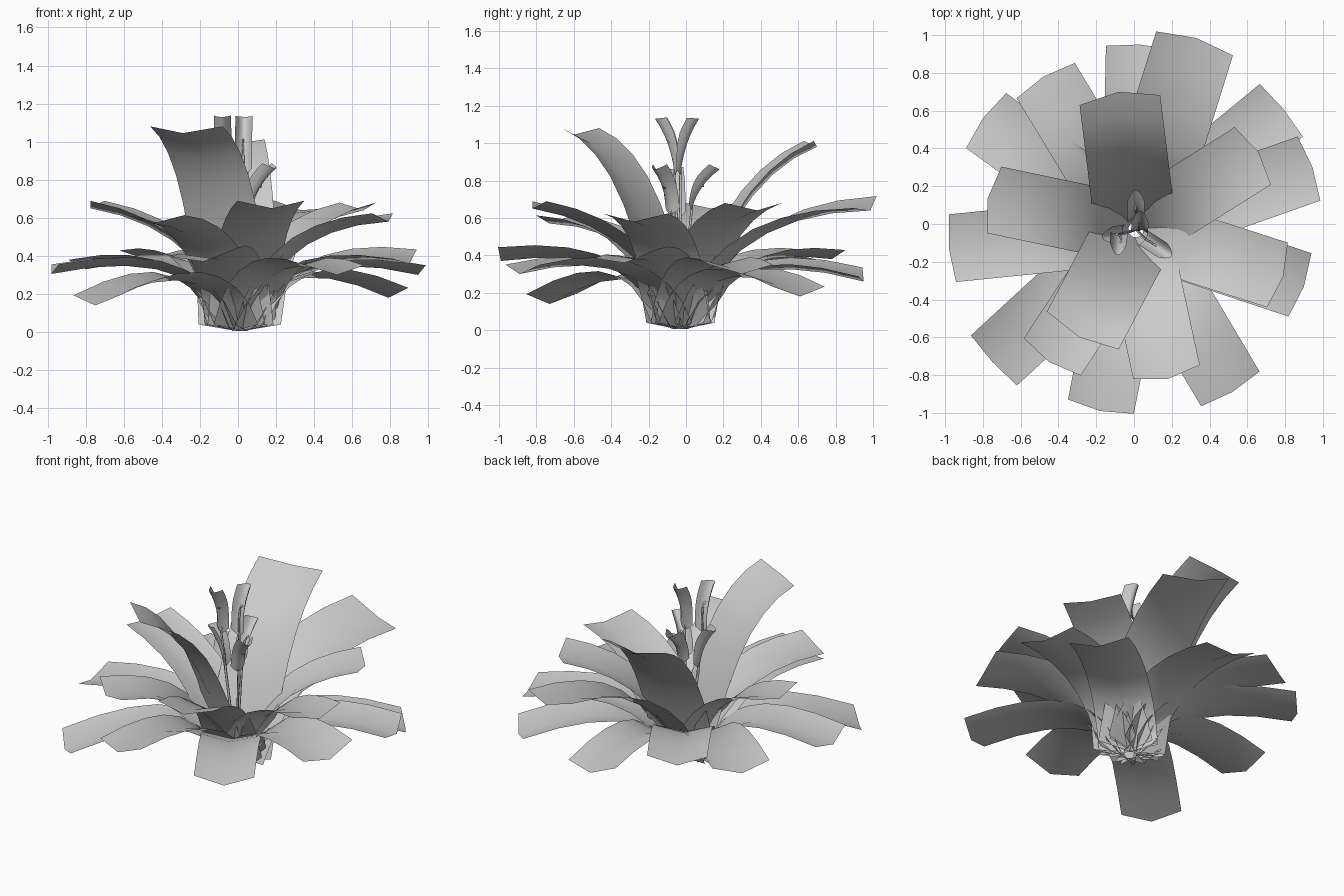
import bpy, bmesh, math
from mathutils import Vector

if "Cube" in bpy.data.objects:
    bpy.data.objects.remove(bpy.data.objects["Cube"])

grey = bpy.data.materials.new("plain_grey")
grey.use_nodes = True
grey.diffuse_color = (0.6, 0.6, 0.6, 1)
grey.node_tree.nodes["Principled BSDF"].inputs["Base Color"].default_value = grey.diffuse_color

CENTRE = Vector((0.01, -0.03, 0))


def bezier(a, b, c, t):
    """Point and direction on a quadratic curve."""
    point = a * (1 - t) ** 2 + b * 2 * t * (1 - t) + c * t * t
    return point, ((b - a) * (1 - t) + (c - b) * t).normalized()


def finish(bm, name):
    mesh = bpy.data.meshes.new(name)
    bm.to_mesh(mesh)
    bm.free()
    mesh.materials.append(grey)
    mesh.shade_smooth()
    obj = bpy.data.objects.new(name, mesh)
    bpy.context.collection.objects.link(obj)
    return obj


def blade(name, a, b, c, width, depth, steps, across=2, point_length=0.03, roll=0.0):
    """Sheet swept along a curve, with curled long edges and pointed ends."""
    bm = bmesh.new()
    heading = Vector((c.x - a.x, c.y - a.y, 0)).normalized()
    level = Vector((-heading.y, heading.x, 0))
    rows = []
    for i in range(steps + 1):
        t = i / steps
        point, along = bezier(a, b, c, t)
        normal = along.cross(level)
        side = (level + normal * roll * t).normalized()
        curl = normal * depth * min(1, 0.4 + t) + along * point_length * (1 - 2 * t)
        row = []
        for j in range(across + 1):
            u = 2 * j / across - 1
            row.append(bm.verts.new(point + side * u * width / 2 + curl * u * u))
        rows.append(row)
    for low, high in zip(rows, rows[1:]):
        for j in range(across):
            bm.faces.new((low[j], high[j], high[j + 1], low[j + 1]))
    return finish(bm, name)


def stalk(name, a, b, c, radius, steps=6, sides=5):
    """Thin round stalk along a curve."""
    bm = bmesh.new()
    rings = []
    for i in range(steps + 1):
        point, along = bezier(a, b, c, i / steps)
        u = along.orthogonal().normalized()
        v = along.cross(u)
        angles = [math.tau * k / sides for k in range(sides)]
        rings.append([bm.verts.new(point + (u * math.cos(t) + v * math.sin(t)) * radius)
                      for t in angles])
    for low, high in zip(rings, rings[1:]):
        for k in range(sides):
            n = (k + 1) % sides
            bm.faces.new((low[k], low[n], high[n], high[k]))
    return finish(bm, name)


# Leaves: width, height of the bend, distance of the bend, roll, tip positions
TIERS = {
    "steep_back_leaf": (0.43, 0.81, 0.29, 0, [(-.08, .70, .98)]),
    "steep_front_leaf": (0.43, 0.94, 0.27, 0, [(-.29, -.60, 1.045)]),
    "broad_leaf": (0.43, 0.63, 0.27, 0.15, [(.33, .985, .64)]),
    "middle_leaf": (0.36, 0.55, 0.20, 0, [
        (.66, .38, .64), (.79, -.28, .58), (-.775, .135, .65),
        (.18, -.82, .65), (-.45, -.73, .57)]),
    "low_leaf": (0.36, 0.47, 0.23, 0, [
        (-.48, .78, .38), (.945, .30, .30), (.52, -.89, .30),
        (-.98, -.13, .305), (-.80, .56, .33)]),
    "rolled_leaf": (0.36, 0.47, 0.23, 0.14, [
        (.90, -.33, .36), (-.18, -.99, .37), (.03, .95, .26)]),
    "drooping_leaf": (0.36, 0.46, 0.23, 0, [(.79, .61, .18), (-.75, -.73, .14)]),
}
for name, (width, bend_height, bend_reach, roll, tips) in TIERS.items():
    for n, tip in enumerate(tips):
        tip = Vector(tip)
        out = Vector((tip.x - CENTRE.x, tip.y - CENTRE.y, 0)).normalized()
        base = CENTRE + out * 0.04 + Vector((0, 0, 0.005))
        bend = CENTRE + out * bend_reach + Vector((0, 0, bend_height))
        blade(f"{name}_{n + 1}", base, bend, tip, width, 0.045, 7, roll=roll)

# Flowers: curled petal, stamen and stalk, as foot and tip of each petal
FLOWERS = [
    ((-.08, -.06, .83), (-.085, -.165, 1.13)),
    ((.03, -.03, .83), (.035, .07, 1.13)),
    ((.06, -.08, .62), (.20, -.17, .86)),
    ((.01, .03, .64), (.01, .18, .86)),
    ((-.06, -.05, .60), (-.17, -.07, .86)),
]
for n, (foot, tip) in enumerate(FLOWERS):
    foot, tip = Vector(foot), Vector(tip)
    bend = foot.lerp(tip, 0.2)
    bend.z = foot.z + (tip.z - foot.z) * 0.6
    blade(f"petal_{n + 1}", foot, bend, tip, 0.09, 0.055, 6, 6)
    inward = (CENTRE - tip).to_2d().normalized().to_3d() * 0.025
    stalk(f"stamen_{n + 1}", foot, bend + inward, foot.lerp(tip, 0.6) + inward, 0.006)
    root = CENTRE + Vector((0, 0, 0.03))
    stalk(f"stalk_{n + 1}", root, root.lerp(foot, 0.6), foot, 0.007)
